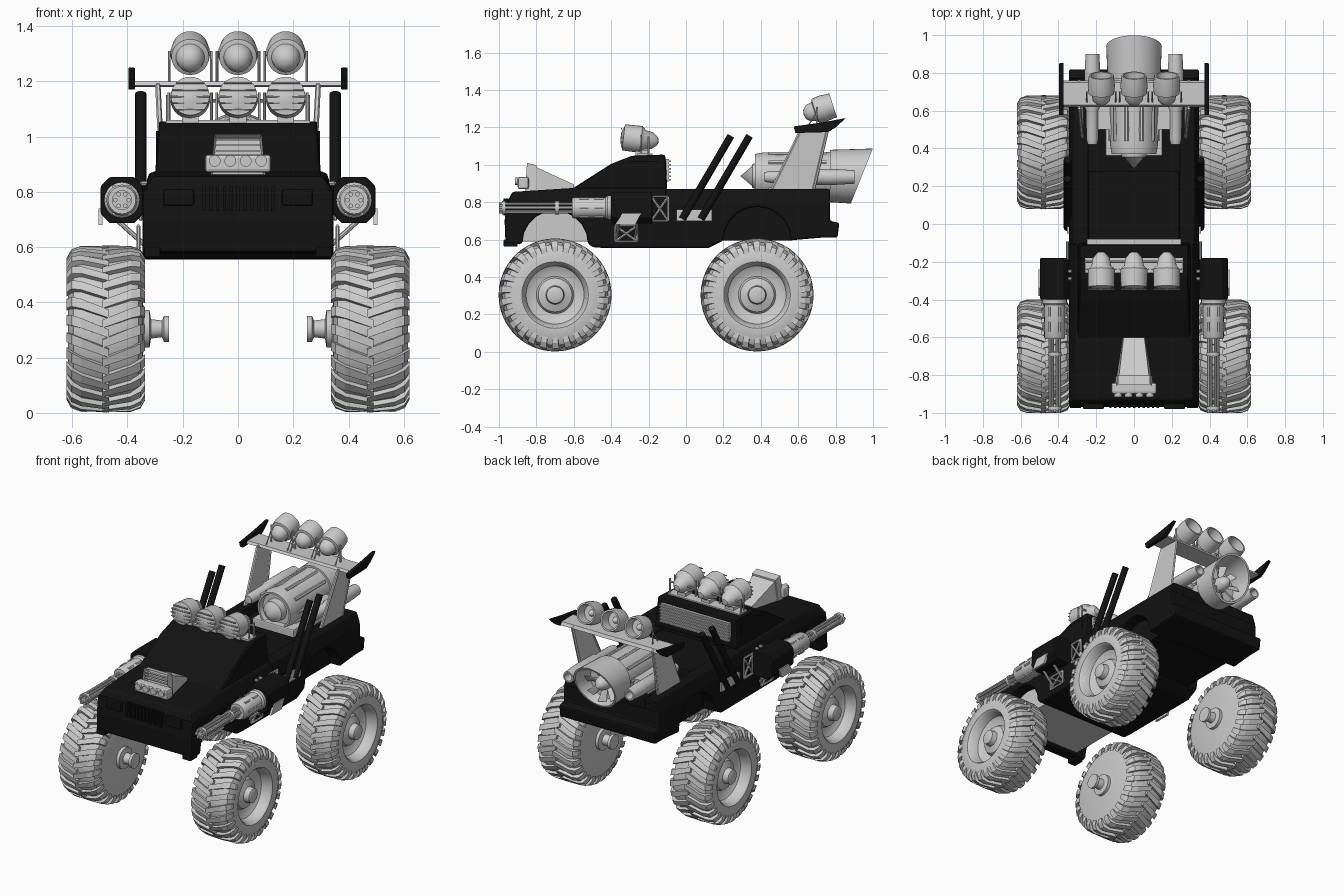
import bpy, bmesh
from math import pi, sin, cos, radians
from mathutils import Matrix, Vector

if "Cube" in bpy.data.objects:
    bpy.data.objects.remove(bpy.data.objects["Cube"])

black = bpy.data.materials.new("black_paint")
black.diffuse_color = (0.006, 0.006, 0.006, 1)
black.use_nodes = True
black.node_tree.nodes["Principled BSDF"].inputs["Base Color"].default_value = black.diffuse_color

def finish(name, bm, mat=None, bevel=0, smooth=False):
    bmesh.ops.recalc_face_normals(bm, faces=bm.faces)
    me = bpy.data.meshes.new(name)
    bm.to_mesh(me)
    bm.free()
    ob = bpy.data.objects.new(name, me)
    bpy.context.collection.objects.link(ob)
    if mat:
        me.materials.append(mat)
    if bevel:
        m = ob.modifiers.new("bevel", 'BEVEL')
        m.width, m.segments, m.limit_method = bevel, 2, 'ANGLE'
    if smooth:
        bpy.ops.object.select_all(action='DESELECT')
        ob.select_set(True)
        bpy.context.view_layer.objects.active = ob
        bpy.ops.object.shade_smooth_by_angle(angle=radians(35))
    return ob

def prism(name, prof, x0, x1, mat=None, bevel=0):
    """Side profile (y, z) extruded from x0 to x1."""
    bm = bmesh.new()
    f = bm.faces.new([bm.verts.new((x0, y, z)) for y, z in prof])
    ext = bmesh.ops.extrude_face_region(bm, geom=[f])["geom"]
    bmesh.ops.translate(bm, vec=(x1 - x0, 0, 0), verts=[v for v in ext if isinstance(v, bmesh.types.BMVert)])
    return finish(name, bm, mat, bevel)

def hull(name, pts, mat=None, bevel=0):
    bm = bmesh.new()
    for p in pts:
        bm.verts.new(p)
    bmesh.ops.convex_hull(bm, input=bm.verts[:])
    bmesh.ops.dissolve_limit(bm, angle_limit=0.01, verts=bm.verts[:], edges=bm.edges[:])
    return finish(name, bm, mat, bevel)

def box(name, x, y, z, mat=None, bevel=0):
    return hull(name, [(a, b, c) for a in x for b in y for c in z], mat, bevel)

def lathe(name, prof, loc, rot, segs=32, mat=None, shear=None):
    """Spin (axial, radius) points about local z, then place."""
    bm = bmesh.new()
    rings = []
    for a, r in prof:
        n = 1 if r == 0 else segs
        rings.append([bm.verts.new((r * cos(2 * pi * i / segs), r * sin(2 * pi * i / segs), a)) for i in range(n)])
    for p, q in zip(rings, rings[1:]):
        for i in range(segs):
            j = (i + 1) % segs
            vs = [p[i % len(p)], p[j % len(p)], q[j % len(q)], q[i % len(q)]]
            bm.faces.new(list(dict.fromkeys(vs)))
    bm.transform(Matrix.Translation(loc) @ rot)
    if shear:
        for v in bm.verts:
            shear(v.co)
    return finish(name, bm, mat, 0, True)

def along(d):
    return Vector(d).to_track_quat('Z', 'Y').to_matrix().to_4x4()

def rod(name, a, b, r, segs=10, mat=None):
    d = Vector(b) - Vector(a)
    return lathe(name, [(0, 0), (0, r), (d.length, r), (d.length, 0)], Vector(a), along(d), segs, mat)

def arc(cy, cz, r, n=10):
    return [(cy - r * cos(pi * i / n), cz + r * sin(pi * i / n)) for i in range(n + 1)]

BACK = along((0, 1, 0))

# Lower body with wheel arches, arch liners
prism("lower_body", [(-.965, .58), (-.89, .575)] + arc(-.7, .58, .175) + [(-.5, .56), (-.44, .555), (.12, .555), (.18, .585)]
      + arc(.38, .595, .18) + [(.6, .6), (.72, .61), (.81, .61), (.82, .69), (.77, .70), (.77, .81), (-.955, .81), (-.97, .70)],
      -.345, .345, black, .012)
prism("front_arch_liner", arc(-.7, .59, .185), -.27, .27)
prism("rear_arch_liner", arc(.38, .595, .19), -.27, .27, black)
# Hood, cab, bed walls
hull("hood", [(s * x, y, z) for s in (-1, 1) for x, y, z in
     [(.345, -.955, .80), (.345, -.10, .80), (.31, -.93, .855), (.31, -.62, .875), (.31, -.10, .875)]], black, .012)
hull("cab", [(s * x, y, z) for s in (-1, 1) for x, y, z in
     [(.30, -.62, .865), (.29, -.40, 1.005), (.285, -.29, 1.048), (.285, -.11, 1.055), (.30, -.10, .865)]], black, .015)
for s in (-1, 1):
    hull("bed_wall", [(s * x, y, z) for x, z in [(.345, .80), (.32, .87), (.24, .87), (.24, .80)] for y in (-.11, .77)], black, .008)
    hull("side_window", [(s * x, y, z) for x in (.28, .297) for y, z in [(-.5, .9), (-.38, .99), (-.29, 1.02), (-.15, 1.02), (-.15, .9)]], black)
    box("headlight", (s * .16, s * .27), (-.98, -.95), (.75, .81), black, .006)
    box("bumper_tip", (s * .28, s * .34), (-.975, -.9), (.562, .6), black, .006)
    for i in range(2):
        rod("fuel_cap", (s * .33, -.29 + i * .04, .83), (s * .35, -.29 + i * .04, .83), .01)
box("tailgate", (-.24, .24), (.70, .77), (.8, .87), black, .006)
box("bed_front_wall", (-.24, .24), (-.1, .28), (.8, .86), black, .006)
for i in range(11):
    box("grille_bar", (-.13 + i * .025, -.118 + i * .025), (-.975, -.95), (.73, .82), black)
# Louvred rear window
box("rear_window_panel", (-.25, .25), (-.11, -.092), (.91, 1.03))
for i in range(6):
    box("rear_window_slat", (-.25, .25), (-.095, -.08), (.915 + i * .02, .923 + i * .02))

# Hood scoop with lamp row
bm = bmesh.new()
v = [bm.verts.new(p) for p in [(-.1, -.86, .86), (.1, -.86, .86), (.085, -.85, 1.01), (-.085, -.85, 1.01),
                               (-.06, -.6, .86), (.06, -.6, .86), (.055, -.6, .895), (-.055, -.6, .895)]]
front, *_ = [bm.faces.new([v[i] for i in q]) for q in
             [(0, 1, 2, 3), (4, 7, 6, 5), (0, 4, 5, 1), (1, 5, 6, 2), (2, 6, 7, 3), (3, 7, 4, 0)]]
bmesh.ops.inset_region(bm, faces=[front], thickness=.012)
bmesh.ops.translate(bm, vec=(0, .05, -.012), verts=front.verts)
finish("hood_scoop", bm)
for i in range(3):
    box("scoop_slat", (-.08, .08), (-.85, -.835), (.945 + i * .02, .951 + i * .02))
box("scoop_lamp_bar", (-.12, .12), (-.90, -.84), (.87, .935), None, .012)
for i in range(4):
    rod("scoop_lamp", (-.084 + i * .056, -.915, .912), (-.084 + i * .056, -.88, .912), .021, 16)

# Wheels: turned tyre, rim and hub, with staggered chevron lugs
wheel = [(.25, 0), (.25, .047), (.268, .047), (.275, .03), (.315, .035), (.32, .068), (.34, .068), (.345, .10), (.345, .22),
         (.36, .265), (.39, .283), (.565, .283), (.595, .268), (.615, .23), (.615, .178), (.605, .168), (.55, .155),
         (.535, .13), (.53, .10), (.55, .09), (.565, .05), (.60, .045), (.605, .035), (.605, 0)]
LUGS = 26
for s in (-1, 1):
    for cy in (-.70, .38):
        lathe("wheel", wheel, (0, cy, .304), along((s, 0, 0)), 48)
        bm = bmesh.new()
        for i in range(LUGS):
            for h in (-1, 1):
                phi = 2 * pi * (i + .25 * h) / LUGS
                prev = None
                for da, r, dphi, w in [(-.012, .302, 0, .05), (.09, .300, .13, .06), (.125, .288, .17, .065), (.142, .258, .18, .065)]:
                    ring = []
                    for rr, k in [(r - .03, -1), (r, -1), (r, 1), (r - .03, 1)]:
                        t = phi - dphi + k * w
                        ring.append(bm.verts.new((s * (.478 + h * da), cy + rr * cos(t), .304 + rr * sin(t))))
                    if prev:
                        for k in range(4):
                            bm.faces.new([prev[k], prev[(k + 1) % 4], ring[(k + 1) % 4], ring[k]])
                    else:
                        bm.faces.new(ring)
                    prev = ring
                bm.faces.new(prev)
        finish("tyre_lugs", bm)

# Side guns, pods and brackets
for s in (-1, 1):
    gx, gz = s * .42, .77
    oct_ = [(.077, .05), (.045, .083), (-.045, .083), (-.077, .05), (-.077, -.05), (-.045, -.083), (.045, -.083), (.077, -.05)]
    hull("gun_pod", [(gx + x, y, gz + z) for x, z in oct_ for y in (-.40, -.18)], black, .006)
    lathe("gun_housing", [(-.61, 0), (-.61, .05), (-.60, .056), (-.43, .056), (-.42, .065), (-.39, .065), (-.39, 0)],
          (gx, 0, gz), BACK, 20)
    for i in range(6):
        a = pi * i / 3
        dx, dz = .024 * cos(a), .024 * sin(a)
        rod("gun_barrel", (gx + dx, -1, gz + dz), (gx + dx, -.6, gz + dz), .0085, 8)
        for y in (-.57, -.49):
            c = Vector((gx + 2.3 * dx, y, gz + 2.3 * dz))
            rod("gun_housing_rib", c, c + Vector((0, .05, 0)), .008, 6)
    for y in (-.985, -.70):
        rod("barrel_clamp", (gx, y, gz), (gx, y + .02, gz), .036, 16)
    # X braced frames
    for x, y0, y1, z0, z1 in [(.36, -.38, -.26, .59, .675), (.50, -.185, -.095, .70, .83)]:
        x = s * (x if x < .4 else .352)
        c = [(x, y0, z0), (x, y1, z0), (x, y1, z1), (x, y0, z1)]
        for i, j in [(0, 1), (1, 2), (2, 3), (3, 0), (0, 2), (1, 3)]:
            rod("brace_frame", c[i], c[j], .007, 6)
    for y in (-.36, -.26):
        rod("pod_strut", (s * .34, y - .01, .61), (s * .44, y, .70), .009, 8)
    hull("pod_bracket", [(s * x, y, z) for x in (.49, .505) for y, z in [(-.38, .68), (-.27, .68), (-.24, .74), (-.34, .74)]])
    # Twin exhaust stacks and their plate
    box("exhaust_plate", (s * .34, s * .355), (-.05, .14), (.70, .76))
    for y in (0, .10):
        rod("exhaust_pipe", (s * .352, y - .02, .71), (s * .352, y + .24, 1.155), .02, 14, black)

# Jet engine
def cut(co):
    if co.y > .9:
        co.y += (co.z - .94) * .4
lathe("jet_engine", [(.29, 0), (.35, .05), (.355, .065), (.40, .07), (.40, .10), (.37, .107), (.37, .118), (.42, .127), (.50, .122), (.60, .128),
                     (.77, .128), (.77, .14), (.94, .147), (.94, .135), (.82, .115), (.82, .05), (.88, .04), (.93, 0)], (0, 0, .94), BACK, 40, None, cut)
box("jet_cradle", (-.15, .15), (.36, .74), (.79, .86), None, .008)
for i in range(10):
    a = 2 * pi * i / 10
    rod("jet_rib", (.125 * cos(a), .44, .94 + .125 * sin(a)), (.125 * cos(a), .75, .94 + .125 * sin(a)), .011, 6)
for i in range(8):
    a = 2 * pi * i / 8
    d = Vector((cos(a), 0, sin(a)))
    p, q = Vector((0, .83, .94)) + d * .03, Vector((0, .86, .94)) + d * .12
    t = Vector((-sin(a), .5, cos(a))) * .022
    hull("jet_blade", [p + t * .6, p - t * .6, q + t, q - t, q + t + Vector((0, .004, 0)), p + Vector((0, .006, 0))])
for s in (-1, 1):
    lathe("booster", [(.42, 0), (.42, .025), (.45, .032), (.60, .034), (.62, .042), (.80, .042), (.90, .036), (.90, .026), (.82, .02), (.82, 0)],
          (s * .22, 0, .935), BACK, 20)
    box("booster_mount", (s * .10, s * .22), (.5, .72), (.915, .95))
    # Spoiler supports with raised rim, end plates
    leg = [(.46, .865), (.68, .865), (.755, 1.185), (.615, 1.185)]
    hull("spoiler_support", [(s * (.268 + (z - .865) * .05 + dx), y, z) for y, z in leg for dx in (0, .012)])
    for (a, b), (c, d) in zip(leg, leg[1:] + leg[:1]):
        rod("support_rim", (s * (.274 + (b - .865) * .05), a, b), (s * (.274 + (d - .865) * .05), c, d), .010, 6)
    prism("spoiler_end_plate", [(.575, 1.205), (.585, 1.17), (.76, 1.175), (.80, 1.20), (.855, 1.25), (.72, 1.225)],
          s * .372, s * .397, black, .004)
hull("spoiler_wing", [(x, y, z) for x in (-.375, .375) for y, z in [(.62, 1.185), (.63, 1.2), (.75, 1.2), (.76, 1.18)]])

# Small thrusters on the spoiler and lamps on the cab roof
UP = along((0, .95, .31))
pod = [(-.09, 0), (-.085, .025), (-.065, .045), (-.03, .052), (-.025, .068), (.02, .072), (.075, .066), (.075, .056), (.01, .05), (.01, .02), (.05, 0)]
lamp = [(-.09, 0), (-.088, .03), (-.075, .06), (-.075, .07), (.02, .072), (.04, .052), (.08, .045), (.11, .02), (.115, 0)]
for i in (-1, 0, 1):
    x = i * .173
    lathe("spoiler_thruster", pod, (x, .715, 1.295), UP, 28)
    lathe("roof_lamp", lamp, (x, -.26, 1.138), along((0, 1, -.12)), 28)
    for k in range(5):
        dz = -.048 + k * .024
        w = (.07 ** 2 - dz ** 2) ** .5
        rod("lamp_guard_bar", (x - w, -.345, 1.145 + dz), (x + w, -.345, 1.145 + dz), .004, 6)
    for k in (-1, 1):
        rod("thruster_post", (x + k * .076, .70, 1.19), (x + k * .076, .70, 1.31), .005, 6)
        rod("thruster_brace", (x + k * .076, .64, 1.19), (x + k * .076, .70, 1.28), .004, 6)
        rod("lamp_post", (x + k * .077, -.24, 1.05), (x + k * .077, -.24, 1.16), .005, 6)
    box("lamp_foot", (x - .03, x + .03), (-.27, -.2), (1.045, 1.08))
box("lamp_bar", (-.26, .26), (-.26, -.18), (1.045, 1.06))
for s in (-1, 1):
    rod("lamp_bar_end", (s * .255, -.2, 1.05), (s * .255, -.2, 1.15), .006, 8)
rod("lamp_cross_bar", (-.26, -.2, 1.13), (.26, -.2, 1.13), .006, 8)
